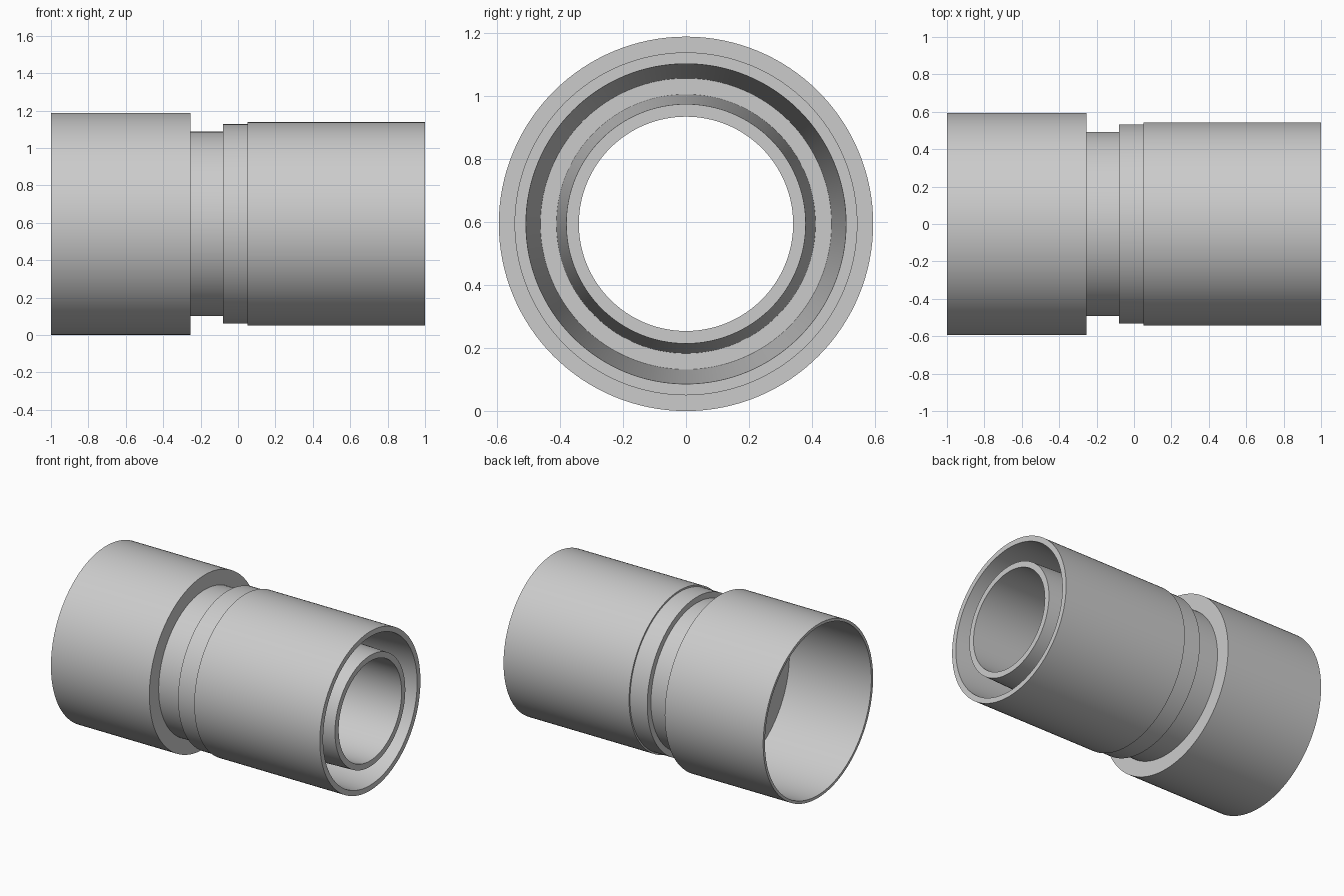
import bpy
import bmesh
import math

if "Cube" in bpy.data.objects:
    bpy.data.objects.remove(bpy.data.objects["Cube"])

SEGMENTS = 128
AXIS_Z = 0.594

grey = bpy.data.materials.new("light grey")
grey.diffuse_color = (0.6, 0.6, 0.6, 1.0)
grey.use_nodes = True
grey.node_tree.nodes["Principled BSDF"].inputs["Base Color"].default_value = grey.diffuse_color


def lathe(name, profile):
    """Revolve a closed (x, radius) profile around the horizontal x axis."""
    bm = bmesh.new()
    rings = []
    for i in range(SEGMENTS):
        a = 2 * math.pi * i / SEGMENTS
        rings.append([bm.verts.new((x, r * math.cos(a), r * math.sin(a) + AXIS_Z))
                      for x, r in profile])
    n = len(profile)
    for i, ring in enumerate(rings):
        after = rings[(i + 1) % SEGMENTS]
        for j in range(n):
            k = (j + 1) % n
            bm.faces.new((ring[j], ring[k], after[k], after[j]))
    bmesh.ops.recalc_face_normals(bm, faces=bm.faces)
    mesh = bpy.data.meshes.new(name)
    bm.to_mesh(mesh)
    bm.free()
    mesh.materials.append(grey)
    obj = bpy.data.objects.new(name, mesh)
    bpy.context.collection.objects.link(obj)
    bpy.ops.object.select_all(action='DESELECT')
    obj.select_set(True)
    bpy.context.view_layer.objects.active = obj
    bpy.ops.object.shade_smooth_by_angle(angle=math.radians(25))
    return obj


# One continuous turned body
lathe("coupling_body", [
    # wide socket, open to the left
    (-0.38, 0.34), (-0.38, 0.575), (-1.0, 0.575), (-1.0, 0.594), (-0.255, 0.594),
    # neck groove and collar
    (-0.255, 0.493), (-0.08, 0.493), (-0.08, 0.533), (0.05, 0.533),
    # outer sleeve with tapered inside
    (0.05, 0.544), (1.0, 0.544), (1.0, 0.508), (0.05, 0.462),
    # inner tube with tapered outside and straight bore
    (0.05, 0.411), (1.0, 0.38), (1.0, 0.34),
])
